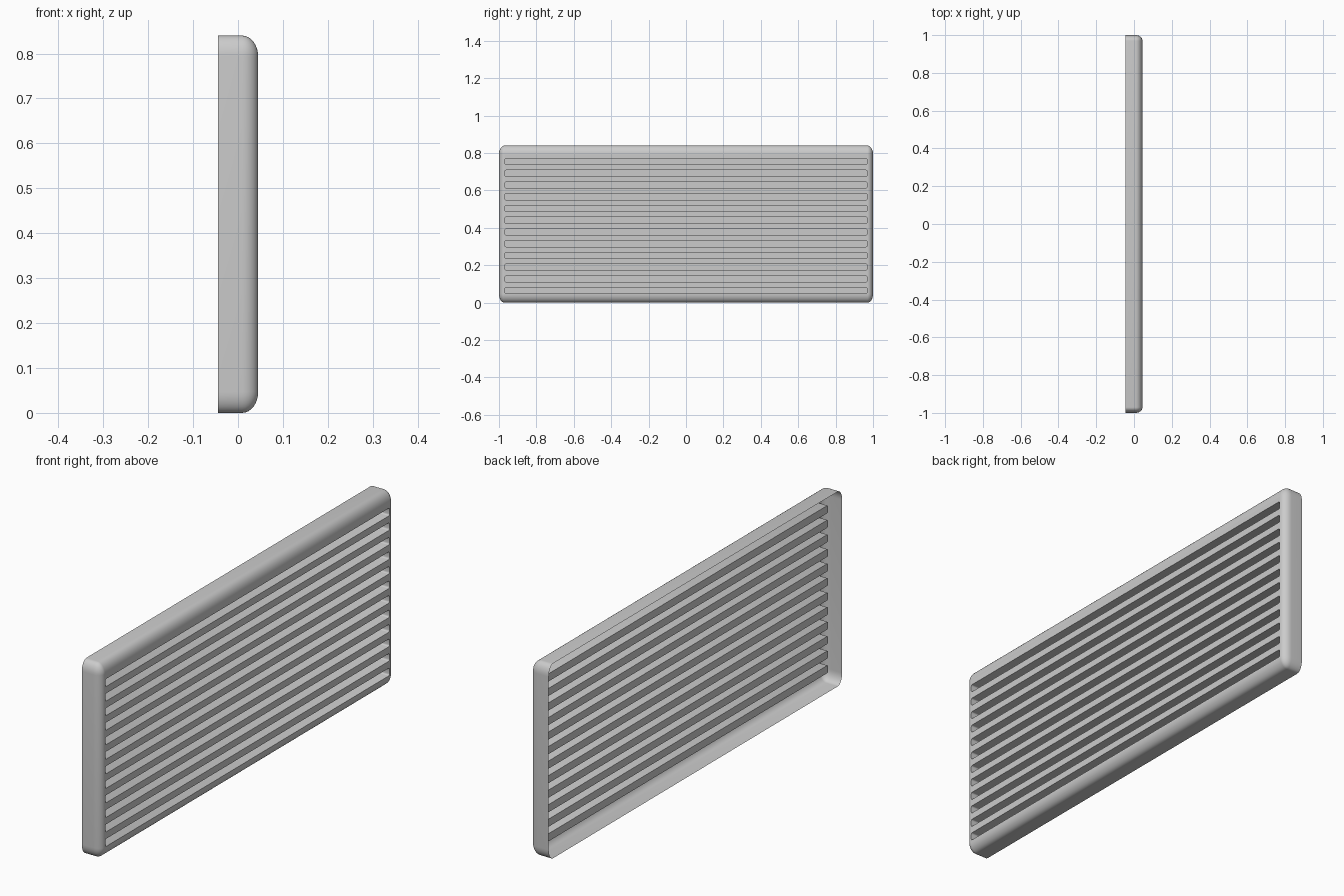
import bpy, bmesh
from math import sin, cos, pi, radians

if "Cube" in bpy.data.objects:
    bpy.data.objects.remove(bpy.data.objects["Cube"])

HALF_X, HALF_Y, HEIGHT = 0.045, 1.0, 0.84
RX, RY, RZ = 0.036, 0.03, 0.047          # rounding of the outer shell
SLOTS, PITCH, FIRST_Z, SLOT_H = 12, 0.0627, 0.0645, 0.033
SLOT_BACK = 0.0                           # depth plane of the slot floors


def rounded_loop(bm, x, hy, hz, zc, ry, rz, seg):
    """Ring of vertices around a rounded rectangle in the YZ plane."""
    ring = []
    for q, (sy, sz) in enumerate([(1, 1), (-1, 1), (-1, -1), (1, -1)]):
        for i in range(seg + 1):
            a = (q + i / seg) * pi / 2
            ring.append(bm.verts.new((x, sy * (hy - ry) + ry * cos(a),
                                      zc + sz * (hz - rz) + rz * sin(a))))
    return ring


def bridge(bm, a, b):
    n = len(a)
    for i in range(n):
        j = (i + 1) % n
        bm.faces.new((a[i], a[j], b[j], b[i]))


def finish(bm, name):
    me = bpy.data.meshes.new(name)
    bm.to_mesh(me)
    bm.free()
    ob = bpy.data.objects.new(name, me)
    bpy.context.collection.objects.link(ob)
    bpy.ops.object.select_all(action='DESELECT')
    ob.select_set(True)
    bpy.context.view_layer.objects.active = ob
    bpy.ops.object.shade_smooth_by_angle(angle=radians(35))
    return ob


# Outer frame: open-backed rim rolling over to the front face
bm = bmesh.new()
zc = HEIGHT / 2
SEG = 8
prev = rounded_loop(bm, -HALF_X, HALF_Y, zc, zc, RY, RZ, SEG)
for k in range(SEG + 1):
    t = k / SEG * pi / 2
    c, s = cos(t), sin(t)
    ring = rounded_loop(bm, HALF_X - RX + RX * s, HALF_Y - RY + RY * c,
                        zc - RZ + RZ * c, zc, RY * c, RZ * c, SEG)
    bridge(bm, prev, ring)
    prev = ring
bmesh.ops.remove_doubles(bm, verts=bm.verts, dist=1e-5)
finish(bm, "frame")

# Front panel: flat sheet with slot openings
bm = bmesh.new()
py, pz = HALF_Y - RY, zc - RZ
corners = [bm.verts.new((HALF_X, y, zc + z))
           for y, z in ((py, pz), (-py, pz), (-py, -pz), (py, -pz))]
edges = [bm.edges.new((corners[i], corners[(i + 1) % 4])) for i in range(4)]
slots = []
for k in range(SLOTS):
    ring = rounded_loop(bm, HALF_X, py - 0.002, SLOT_H / 2, FIRST_Z + k * PITCH,
                        0.006, 0.008, 4)
    slots.append(ring)
    edges += [bm.edges.new((ring[i], ring[(i + 1) % len(ring)]))
              for i in range(len(ring))]
bmesh.ops.triangle_fill(bm, edges=edges, use_beauty=True, normal=(1, 0, 0))

# Slot pockets: recessed walls and floors
for ring in slots:
    floor = [bm.verts.new((SLOT_BACK, v.co.y, v.co.z)) for v in ring]
    bridge(bm, floor, ring)
    bm.faces.new(floor)
bmesh.ops.recalc_face_normals(bm, faces=bm.faces)
if sum(f.normal.x * f.calc_area() for f in bm.faces) < 0:
    bmesh.ops.reverse_faces(bm, faces=bm.faces)
finish(bm, "slotted_panel")
